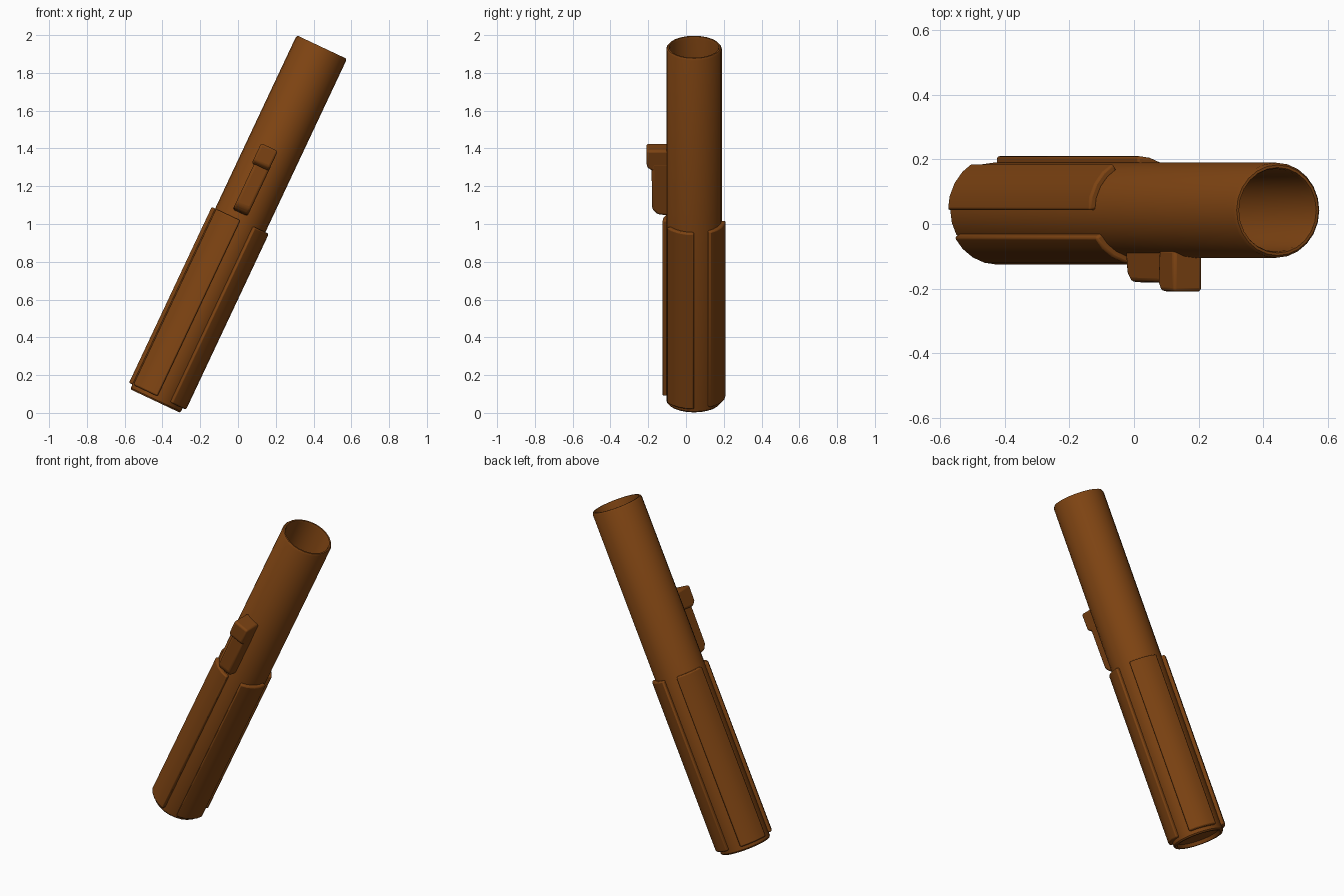
import bpy, bmesh, math
from mathutils import Matrix

if "Cube" in bpy.data.objects:
    bpy.data.objects.remove(bpy.data.objects["Cube"])

TILT = math.radians(25.2)
R, LENGTH, SIDES = 0.147, 2.071, 24
# Everything is built upright along z, then leaned over by this frame
FRAME = Matrix.Translation((-0.438, 0.0425, 0.0627)) @ Matrix.Rotation(TILT, 4, 'Y')

brown = bpy.data.materials.new("brown")
brown.diffuse_color = (0.205, 0.056, 0.006, 1)
brown.use_nodes = True
brown.node_tree.nodes["Principled BSDF"].inputs["Base Color"].default_value = brown.diffuse_color


def finish(name, bm, bevel=0, segments=2):
    bmesh.ops.recalc_face_normals(bm, faces=bm.faces)
    mesh = bpy.data.meshes.new(name)
    bm.to_mesh(mesh)
    bm.free()
    mesh.materials.append(brown)
    ob = bpy.data.objects.new(name, mesh)
    bpy.context.collection.objects.link(ob)
    ob.matrix_world = FRAME
    if bevel:
        mod = ob.modifiers.new("bevel", 'BEVEL')
        mod.width, mod.segments = bevel, segments
        mod.limit_method, mod.angle_limit = 'ANGLE', math.radians(40)
    bpy.ops.object.select_all(action='DESELECT')
    ob.select_set(True)
    bpy.context.view_layer.objects.active = ob
    bpy.ops.object.shade_smooth_by_angle(angle=math.radians(35))
    return ob


def polar(r, deg, z):
    """Point around the tube; 0 degrees is the front, 90 the right."""
    a = math.radians(deg)
    return (r * math.sin(a), -r * math.cos(a), z)


def lathe(name, profile):
    bm = bmesh.new()
    rings = [[bm.verts.new(polar(r, 360 * i / SIDES, z)) for i in range(SIDES)]
             for r, z in profile]
    for a, b in zip(rings, rings[1:]):
        for i in range(SIDES):
            j = (i + 1) % SIDES
            bm.faces.new((a[i], a[j], b[j], b[i]))
    bm.faces.new(rings[0])
    bm.faces.new(rings[-1])
    return finish(name, bm)


def grip_panel(name, start, z0=0.028, z1=1.057, r0=0.14, r1=0.168):
    """Curved strip covering 60 degrees of the handle."""
    bm = bmesh.new()
    angles = [start + 60 * i / 4 for i in range(5)]
    outline = [(r1, a) for a in angles] + [(r0, a) for a in reversed(angles)]
    low, high = [[bm.verts.new(polar(r, a, z)) for r, a in outline] for z in (z0, z1)]
    n = len(outline)
    for i in range(n):
        j = (i + 1) % n
        bm.faces.new((low[i], low[j], high[j], high[i]))
    for i in range(4):
        for ring in (low, high):
            bm.faces.new((ring[i], ring[i + 1], ring[n - 2 - i], ring[n - 1 - i]))
    return finish(name, bm, 0.008)


def side_profile(name, points, x, width, bevel):
    """Extrude a (y, z) outline across the tube."""
    bm = bmesh.new()
    a, b = [[bm.verts.new((x + s * width / 2, y, z)) for y, z in points] for s in (-1, 1)]
    n = len(points)
    bm.faces.new(a)
    bm.faces.new(b)
    for i in range(n):
        j = (i + 1) % n
        bm.faces.new((a[i], a[j], b[j], b[i]))
    return finish(name, bm, bevel, 3)


# Hollow tube with a chamfered rim and a shallow recess in the base
lathe("tube", [(0.120, 0.02), (0.128, 0.0), (R - 0.006, 0.0), (R, 0.008),
               (R, LENGTH - 0.01), (R - 0.007, LENGTH), (0.132, LENGTH),
               (0.128, LENGTH - 0.012), (0.128, 1.1)])

# Four raised grip panels
for k, side in enumerate(("right", "back", "left", "front")):
    grip_panel(side + "_grip_panel", 30 + 90 * k)

# Switch on the front: long slide and raised thumb knob
side_profile("switch_slide", [(-0.12, 1.09), (-0.195, 1.10), (-0.222, 1.13),
                              (-0.225, 1.40), (-0.12, 1.40)], -0.018, 0.086, 0.014)
side_profile("switch_knob", [(-0.12, 1.365), (-0.222, 1.355), (-0.25, 1.375),
                             (-0.252, 1.474), (-0.12, 1.474)], -0.025, 0.098, 0.012)
